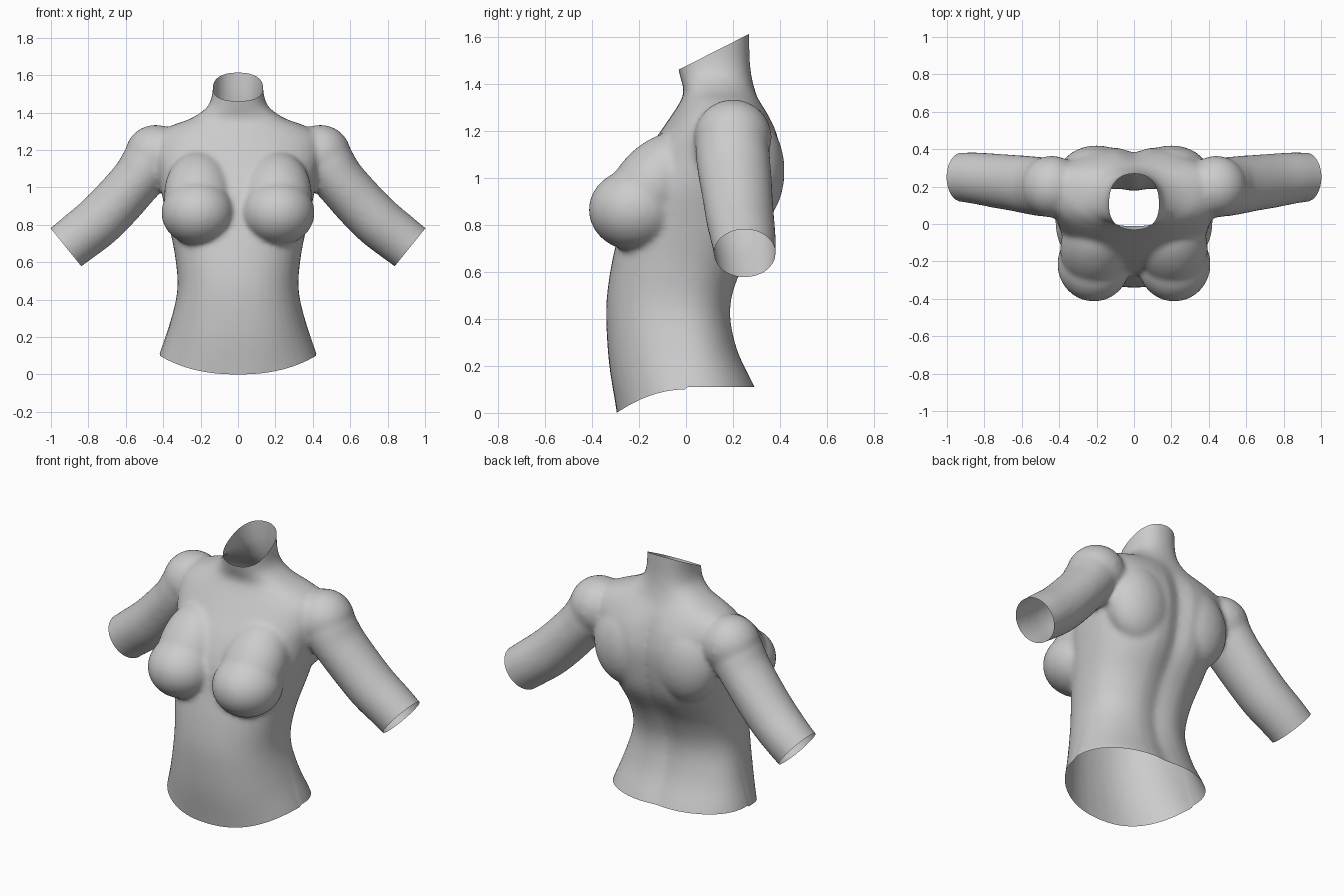
import bpy, bmesh, math
from mathutils import Vector, Matrix

if "Cube" in bpy.data.objects:
    bpy.data.objects.remove(bpy.data.objects["Cube"])

skin = bpy.data.materials.new("plain grey")
skin.diffuse_color = (0.6, 0.6, 0.6, 1)
skin.use_nodes = True
skin.node_tree.nodes["Principled BSDF"].inputs["Base Color"].default_value = skin.diffuse_color
bm = bmesh.new()
N = 40


def power(v, e):
    return math.copysign(abs(v) ** e, v)


def loft(rings):
    """Skin a closed solid over a list of vertex-position rings."""
    rows = [[bm.verts.new(p) for p in ring] for ring in rings]
    for a, b in zip(rows, rows[1:]):
        for i in range(len(a)):
            j = (i + 1) % len(a)
            bm.faces.new((a[i], a[j], b[j], b[i]))
    bm.faces.new(rows[0][::-1])
    bm.faces.new(rows[-1])


def spline(rows, steps=4):
    """Catmull-Rom interpolation of table rows."""
    out = []
    for i in range(len(rows) - 1):
        q = [rows[max(0, min(len(rows) - 1, i + k))] for k in (-1, 0, 1, 2)]
        for s in range(steps):
            t = s / steps
            out.append([0.5 * (2 * b + (c - a) * t + (2 * a - 5 * b + 4 * c - d) * t * t
                               + (3 * b - a - 3 * c + d) * t ** 3) for a, b, c, d in zip(*q)])
    return out + [list(rows[-1])]


# Trunk and neck: height, half width, front y, widest y, back y, spine groove
trunk = [
    (-0.05, 0.46, -0.27, 0.02, 0.36, 0.0), (0.10, 0.42, -0.295, 0.02, 0.30, 0.015),
    (0.27, 0.365, -0.33, 0.0, 0.225, 0.02), (0.45, 0.325, -0.34, -0.03, 0.20, 0.025),
    (0.62, 0.335, -0.32, -0.02, 0.255, 0.03), (0.80, 0.37, -0.28, 0.02, 0.37, 0.04),
    (0.95, 0.405, -0.25, 0.06, 0.41, 0.04), (1.08, 0.43, -0.19, 0.12, 0.42, 0.04),
    (1.19, 0.46, -0.115, 0.17, 0.395, 0.035), (1.27, 0.45, -0.06, 0.19, 0.355, 0.02),
    (1.325, 0.37, -0.025, 0.18, 0.32, 0.01), (1.37, 0.25, -0.01, 0.15, 0.295, 0.0),
    (1.43, 0.165, -0.025, 0.13, 0.28, 0.0), (1.50, 0.138, -0.04, 0.12, 0.272, 0.0),
    (1.60, 0.132, -0.05, 0.12, 0.27, 0.0), (1.75, 0.13, -0.05, 0.12, 0.27, 0.0)]
rings = []
for z, w, yf, yc, yb, g in spline(trunk):
    ring = []
    for i in range(N):
        t = 2 * math.pi * i / N
        x, s = w * power(math.cos(t), 0.88), power(math.sin(t), 0.88)
        y = yc + s * ((yb - yc) if s > 0 else (yc - yf))
        if s > 0:
            y -= g * math.exp(-(x / 0.07) ** 2)
        ring.append((x, y, z))
    rings.append(ring)
loft(rings)

# Upper arms: centre x, y, z, in-plane radius, depth radius
arm = [(0.38, 0.19, 1.18, 0.11, 0.12), (0.46, 0.195, 1.14, 0.15, 0.155),
       (0.54, 0.205, 1.04, 0.138, 0.157), (0.65, 0.22, 0.915, 0.138, 0.15),
       (0.75, 0.232, 0.815, 0.138, 0.145), (0.85, 0.245, 0.735, 0.135, 0.138),
       (0.92, 0.25, 0.68, 0.132, 0.132), (1.02, 0.255, 0.60, 0.13, 0.13)]
path = spline(arm)
for side in (1, -1):
    rings = []
    for k, (x, y, z, r, d) in enumerate(path):
        a, b = path[max(k - 1, 0)], path[min(k + 1, len(path) - 1)]
        u = Vector((a[2] - b[2], 0, b[0] - a[0])).normalized()
        rings.append([(side * (x + u.x * r * math.cos(t)), y + d * math.sin(t) * side,
                       z + u.z * r * math.cos(t))
                      for t in (2 * math.pi * i / N * side for i in range(N))])
    loft(rings)


def ball(centre, radii, tilt=0.0):
    """Mirrored pair of ellipsoids, tilted about x."""
    for side in (1, -1):
        m = (Matrix.Translation((side * centre[0], centre[1], centre[2]))
             @ Matrix.Rotation(tilt, 4, 'X') @ Matrix.Diagonal((*radii, 1)))
        bmesh.ops.create_uvsphere(bm, u_segments=40, v_segments=24, radius=1, matrix=m)


ball((0.44, 0.2, 1.172), (0.165, 0.165, 0.163))               # shoulder caps
ball((0.215, -0.215, 0.865), (0.195, 0.2, 0.175))             # breasts
ball((0.21, -0.14, 0.96), (0.185, 0.17, 0.27), -0.68)         # upper breast slope
ball((0.20, 0.27, 1.03), (0.2, 0.15, 0.24))                   # shoulder blades

bmesh.ops.recalc_face_normals(bm, faces=bm.faces[:])
mesh = bpy.data.meshes.new("torso")
bm.to_mesh(mesh)
bm.free()
body = bpy.data.objects.new("torso", mesh)
bpy.context.collection.objects.link(body)

# Fuse the parts into one soft skin
fuse = body.modifiers.new("fuse", 'REMESH')
fuse.mode = 'VOXEL'
fuse.voxel_size = 0.013
soft = body.modifiers.new("soften", 'SMOOTH')
soft.factor = 0.5
soft.iterations = 14
fused = bpy.data.meshes.new_from_object(body.evaluated_get(bpy.context.evaluated_depsgraph_get()))
body.modifiers.clear()
body.data = fused
bpy.data.meshes.remove(mesh)
fused.name = "torso"

# Open ends: waist, neck and both arms
bm = bmesh.new()
bm.from_mesh(fused)
for co, no in (((0, 0, 0.1), (0, 0, -1)), ((0, -0.04, 1.457), (0, -0.155, 0.305)),
               ((0.918, 0.25, 0.678), (0.78, 0, -0.63)), ((-0.918, 0.25, 0.678), (-0.78, 0, -0.63))):
    bmesh.ops.bisect_plane(bm, geom=bm.verts[:] + bm.edges[:] + bm.faces[:], dist=1e-5,
                           plane_co=co, plane_no=no, clear_outer=True)
# Waist edge dips at the front
for v in bm.verts:
    if v.co.z < 0.4:
        fade = (0.4 - v.co.z) / 0.3
        v.co.z += fade * (-0.1 * min(1, (v.co.y / 0.295) ** 2) if v.co.y < 0 else 0.01)
for f in bm.faces:
    f.smooth = True
    f.material_index = 0
bm.to_mesh(fused)
bm.free()
fused.materials.clear()
fused.materials.append(skin)
